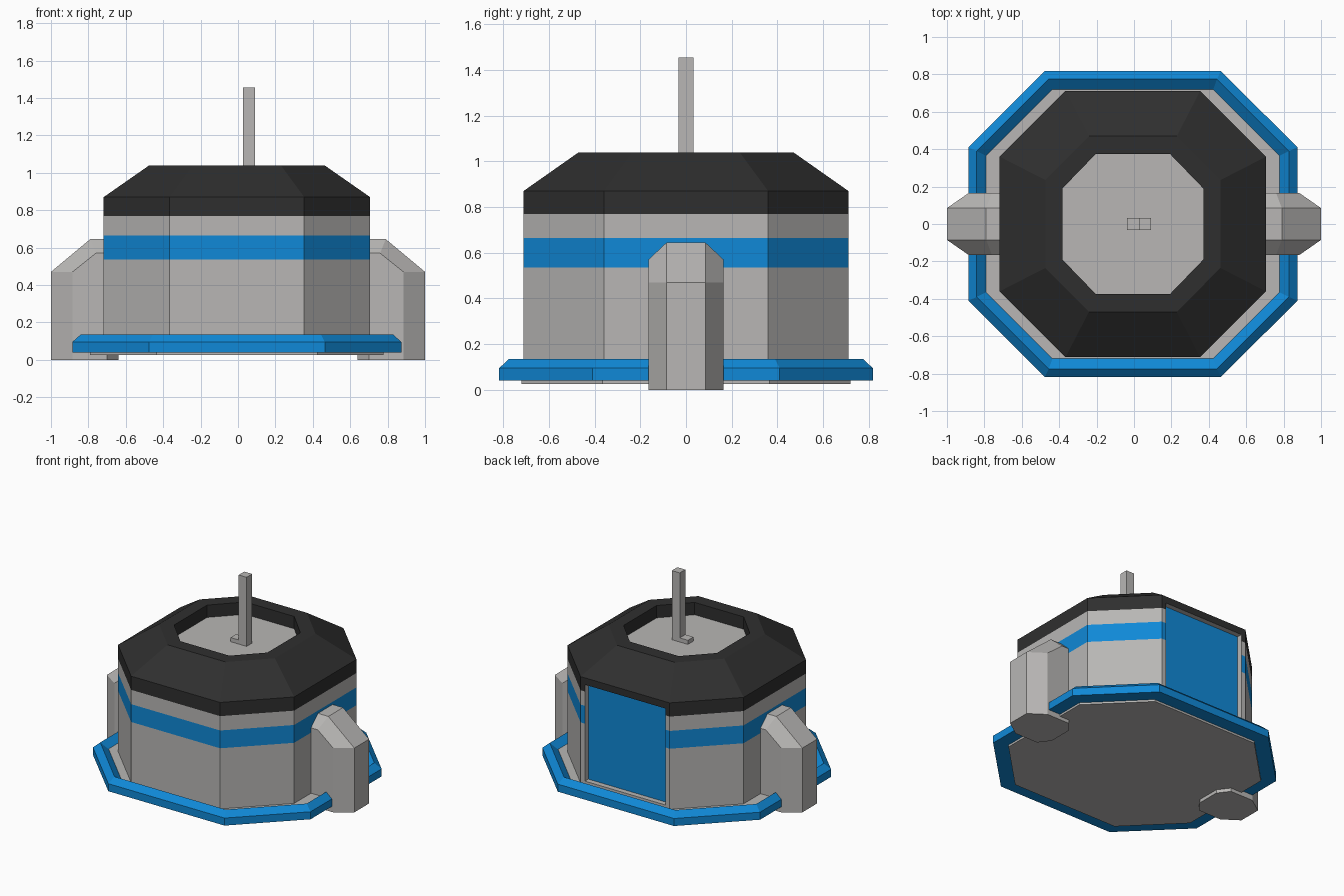
import bpy, bmesh

if "Cube" in bpy.data.objects:
    bpy.data.objects.remove(bpy.data.objects["Cube"])

CX = -0.006  # octagonal parts sit slightly off the fin centre


def material(name, rgb):
    m = bpy.data.materials.new(name)
    m.diffuse_color = (*rgb, 1)
    m.use_nodes = True
    m.node_tree.nodes["Principled BSDF"].inputs["Base Color"].default_value = m.diffuse_color
    return m


GREY = material("light grey", (0.48, 0.47, 0.46))
BLUE = material("bright blue", (0.005, 0.25, 0.68))
BLACK = material("charcoal", (0.028, 0.028, 0.028))


def octagon(z, hx, hy, a, b):
    """Octagon with half sizes hx, hy; a, b are half lengths of its y and x sides."""
    pts = [(hx, -b), (hx, b), (a, hy), (-a, hy), (-hx, b), (-hx, -b), (-a, -hy), (a, -hy)]
    return [(x + CX, y, z) for x, y in pts]


def loft(name, rings, mats, closed=False):
    """Skin between rings of points; cap the ends, or join last to first."""
    bm = bmesh.new()
    rows = [[bm.verts.new(p) for p in r] for r in rings]
    n = len(rows[0])
    pairs = list(zip(rows, rows[1:])) + ([(rows[-1], rows[0])] if closed else [])
    for lo, hi in pairs:
        for i in range(n):
            j = (i + 1) % n
            bm.faces.new((lo[i], lo[j], hi[j], hi[i]))
    if not closed:
        bm.faces.new(rows[0][::-1])
        bm.faces.new(rows[-1])
    bmesh.ops.recalc_face_normals(bm, faces=bm.faces)
    me = bpy.data.meshes.new(name)
    bm.to_mesh(me)
    bm.free()
    for m in mats:
        me.materials.append(m)
    ob = bpy.data.objects.new(name, me)
    bpy.context.collection.objects.link(ob)
    return ob


def box(name, lo, hi, mat):
    rect = [(lo[0], lo[1]), (hi[0], lo[1]), (hi[0], hi[1]), (lo[0], hi[1])]
    return loft(name, [[(x, y, z) for x, y in rect] for z in (lo[2], hi[2])], [mat])


WALL = (0.712, 0.712, 0.36, 0.36)

# Walls with a painted stripe
walls = loft("walls", [octagon(z, *WALL) for z in (0.03, 0.535, 0.665, 0.77)], [GREY, BLUE])
for f in walls.data.polygons:
    if 0.55 < f.center.z < 0.65:
        f.material_index = 1

# Roof with sunken top
roof = loft("roof", [
    octagon(0.77, *WALL),
    octagon(0.87, *WALL),
    octagon(1.04, 0.468, 0.47, 0.235, 0.235),
    octagon(1.04, 0.377, 0.375, 0.198, 0.19),
    octagon(0.95, 0.377, 0.375, 0.198, 0.19)], [BLACK, GREY])
for f in roof.data.polygons:
    if abs(f.center.z - 0.95) < 0.001 and abs(f.normal.z) > 0.9:
        f.material_index = 1

# Recessed door at the back
cutter = box("door_cutter", (CX - 0.325, 0.67, 0.115), (CX + 0.325, 0.9, 0.82), GREY)
cutter.hide_render = True
cutter.hide_viewport = True
for ob in (walls, roof):
    mod = ob.modifiers.new("door opening", "BOOLEAN")
    mod.operation = "DIFFERENCE"
    mod.solver = "EXACT"
    mod.object = cutter
box("door", (CX - 0.325, 0.665, 0.115), (CX + 0.325, 0.673, 0.82), BLUE)

# Base plate and bevelled skirt ring
INNER = (0.785, 0.72, 0.43, 0.365)
loft("base_plate", [octagon(z, *INNER) for z in (0.025, 0.092)], [GREY])
OUTER = (0.88, 0.818, 0.47, 0.41)
loft("skirt_ring", [
    octagon(0.04, *INNER),
    octagon(0.04, *OUTER),
    octagon(0.095, *OUTER),
    octagon(0.135, 0.835, 0.775, 0.45, 0.39),
    octagon(0.09, *INNER)], [BLUE], closed=True)

# Side fins: chamfered buttresses
SIDE = [(0.70, 0), (0.885, 0), (0.885, 0.47), (0.76, 0.57), (0.70, 0.57)]
MID = [(0.64, 0), (1.0, 0), (1.0, 0.47), (0.79, 0.645), (0.64, 0.645)]
for s, side in ((1, "right"), (-1, "left")):
    loft(side + "_fin", [[(s * x, y, z) for x, z in prof] for y, prof in
         ((-0.165, SIDE), (-0.085, MID), (0.085, MID), (0.165, SIDE))], [GREY])

# Antenna and its foot
box("antenna", (0.028, -0.032, 0.94), (0.092, 0.032, 1.455), GREY)
box("antenna_foot", (-0.038, -0.032, 0.94), (0.028, 0.032, 0.98), GREY)
